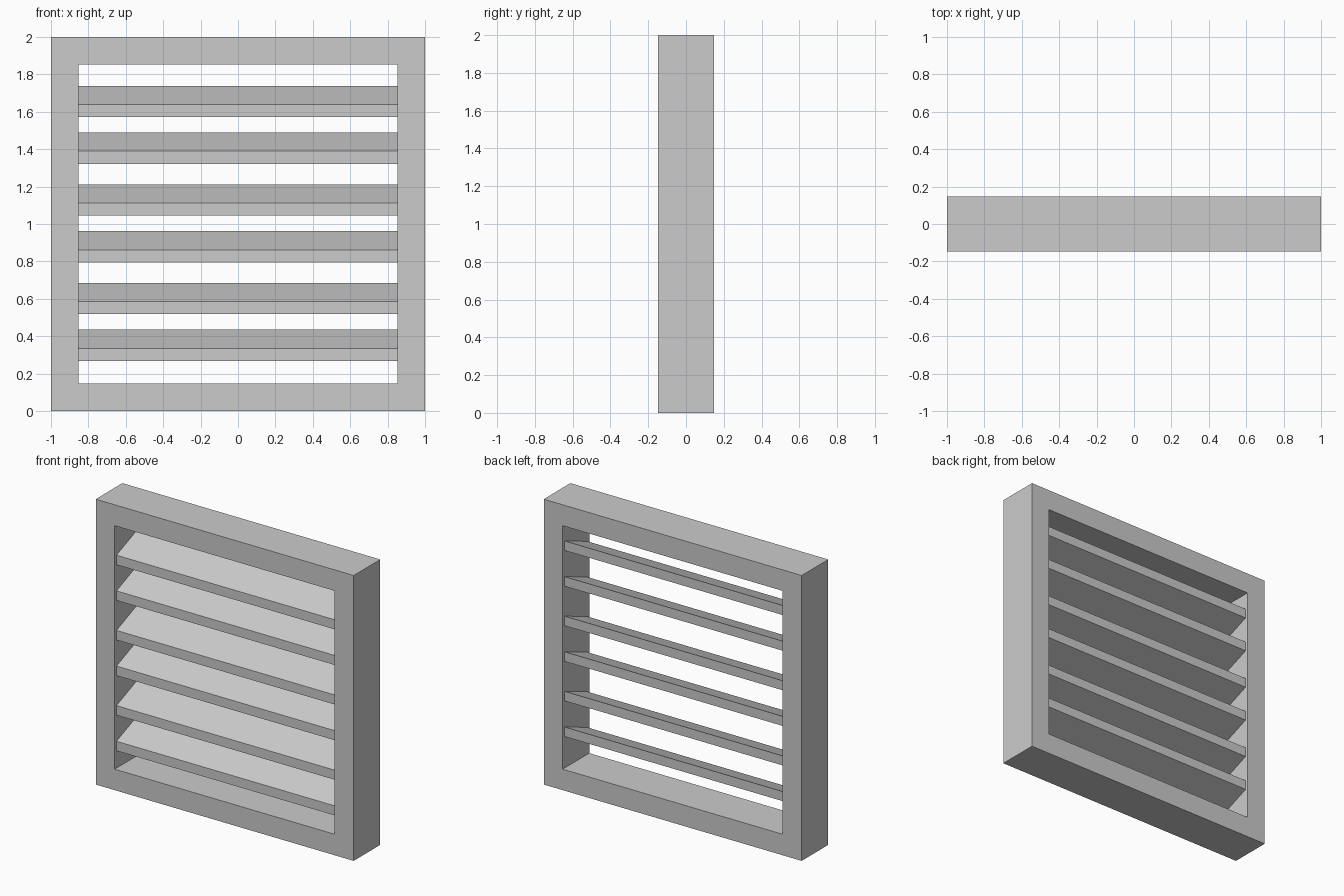
import bpy

cube = bpy.data.objects.get("Cube")
if cube:
    bpy.data.objects.remove(cube, do_unlink=True)

grey = bpy.data.materials.new("light_grey")
grey.use_nodes = True
grey.diffuse_color = (0.6, 0.6, 0.6, 1)
grey.node_tree.nodes["Principled BSDF"].inputs["Base Color"].default_value = (0.6, 0.6, 0.6, 1)

HALF_DEPTH = 0.147   # frame half depth
INNER = 0.853        # half width of the opening
SLAT_DEPTH = 0.127   # slat half depth, slightly recessed
SLAT_RISE = 0.1
SLAT_THICK = 0.067


def add_mesh(name, verts, faces):
    mesh = bpy.data.meshes.new(name)
    mesh.from_pydata(verts, [], faces)
    mesh.materials.append(grey)
    obj = bpy.data.objects.new(name, mesh)
    bpy.context.collection.objects.link(obj)
    return obj


def square_ring(half, y):
    return [(x * half, y, 1 + z * half) for x, z in ((-1, -1), (1, -1), (1, 1), (-1, 1))]


# Square frame: outer and inner rings at front and back, bridged all round
rings = [square_ring(1, -HALF_DEPTH), square_ring(INNER, -HALF_DEPTH),
         square_ring(INNER, HALF_DEPTH), square_ring(1, HALF_DEPTH)]
faces = []
for r in range(4):
    a, b = r * 4, (r + 1) % 4 * 4
    for i in range(4):
        j = (i + 1) % 4
        faces.append((a + i, a + j, b + j, b + i))
add_mesh("frame", [v for ring in rings for v in ring], faces)


# Slats: sheared bars with upright edges, rising towards the back
def add_slat(name, z):
    profile = [(-SLAT_DEPTH, z), (SLAT_DEPTH, z + SLAT_RISE),
               (SLAT_DEPTH, z + SLAT_RISE + SLAT_THICK), (-SLAT_DEPTH, z + SLAT_THICK)]
    verts = [(x, y, h) for x in (-INNER, INNER) for y, h in profile]
    sides = [(i, i + 4, (i + 1) % 4 + 4, (i + 1) % 4) for i in range(4)]
    add_mesh(name, verts, sides + [(0, 1, 2, 3), (7, 6, 5, 4)])


# Slats sit in three pairs
for pair in range(3):
    low = 0.268 + pair * 0.527
    add_slat(f"slat_{pair * 2 + 1}", low)
    add_slat(f"slat_{pair * 2 + 2}", low + 0.25)
